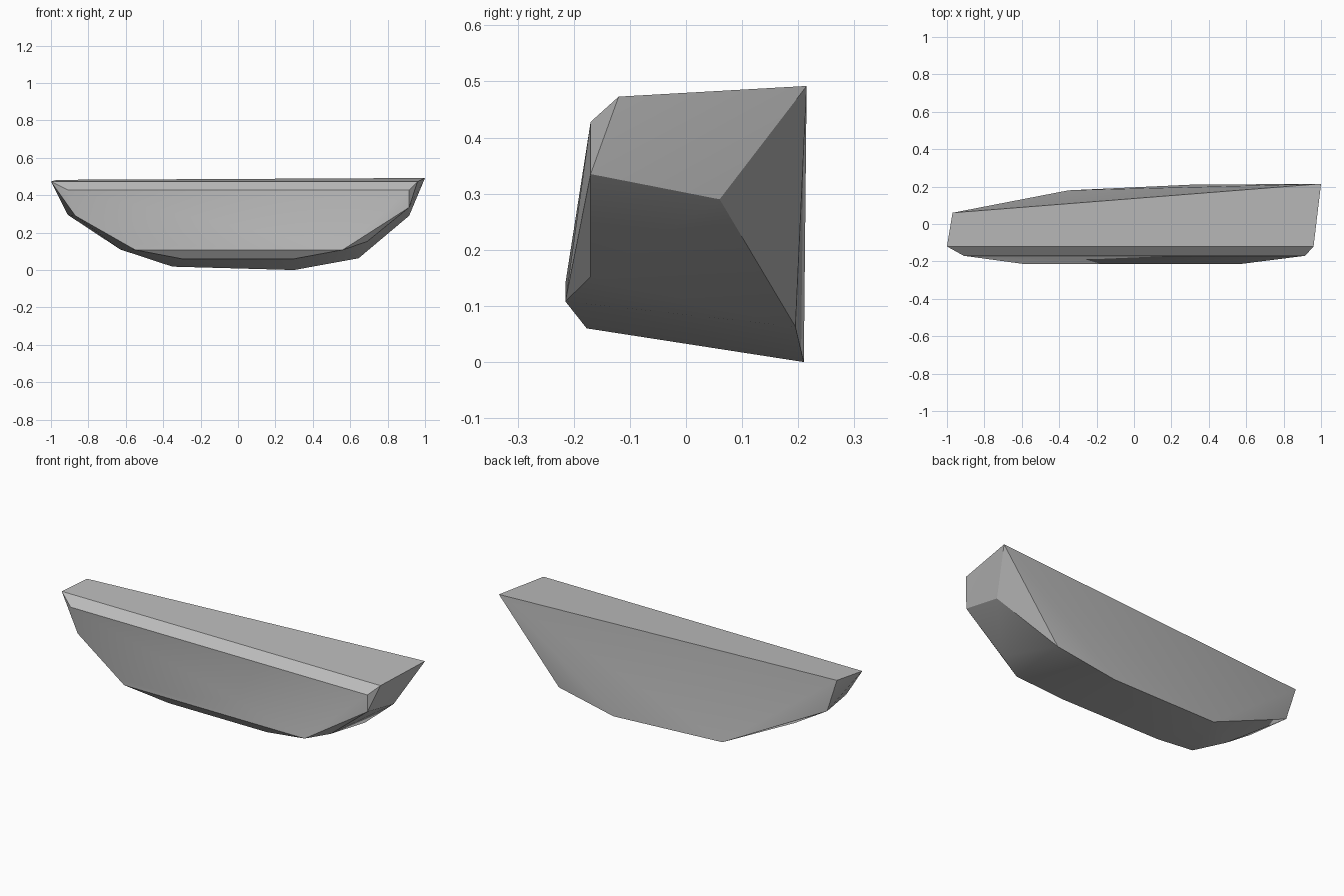
import bpy, bmesh, math

cube = bpy.data.objects.get("Cube")
if cube:
    bpy.data.objects.remove(cube, do_unlink=True)

# Stone colour
stone = bpy.data.materials.new("stone_grey")
stone.use_nodes = True
grey = (0.5, 0.5, 0.5, 1)
stone.diffuse_color = grey
stone.node_tree.nodes["Principled BSDF"].inputs["Base Color"].default_value = grey

# Corners of the chipped ledge, grouped by region
top_rim = [(-1, -.12, .473), (.96, -.12, .473), (1, .215, .492), (-.97, .06, .482)]
front_bevel = [(-.91, -.17, .428), (.915, -.17, .428)]
front_lower = [(-.55, -.215, .108), (.56, -.215, .108), (-.58, -.215, .14)]
front_keel = [(-.3, -.177, .06), (.3, -.177, .06)]
right_end = [(.915, -.17, .335), (.915, .06, .29), (.69, -.17, .152)]
left_end = [(-.91, .06, .295), (-.87, -.165, .29), (-.63, -.055, .11)]
back_lower = [(.645, .195, .063), (.3, .21, 0), (-.35, .18, .018)]

# Stone body wrapped round the corners
bm = bmesh.new()
for group in (top_rim, front_bevel, front_lower, front_keel, right_end, left_end, back_lower):
    for corner in group:
        bm.verts.new(corner)
hull = bmesh.ops.convex_hull(bm, input=bm.verts)
loose = [v for v in bm.verts if not v.link_faces]
bmesh.ops.delete(bm, geom=loose, context='VERTS')
bmesh.ops.dissolve_limit(bm, angle_limit=math.radians(2), verts=bm.verts, edges=bm.edges)
bmesh.ops.recalc_face_normals(bm, faces=bm.faces)
mesh = bpy.data.meshes.new("stone_ledge")
bm.to_mesh(mesh)
bm.free()
mesh.materials.append(stone)
ledge = bpy.data.objects.new("stone_ledge", mesh)
bpy.context.collection.objects.link(ledge)

# Smooth shallow facets, keep the chipped edges sharp
bpy.ops.object.select_all(action='DESELECT')
ledge.select_set(True)
bpy.context.view_layer.objects.active = ledge
bpy.ops.object.shade_smooth_by_angle(angle=math.radians(30))
